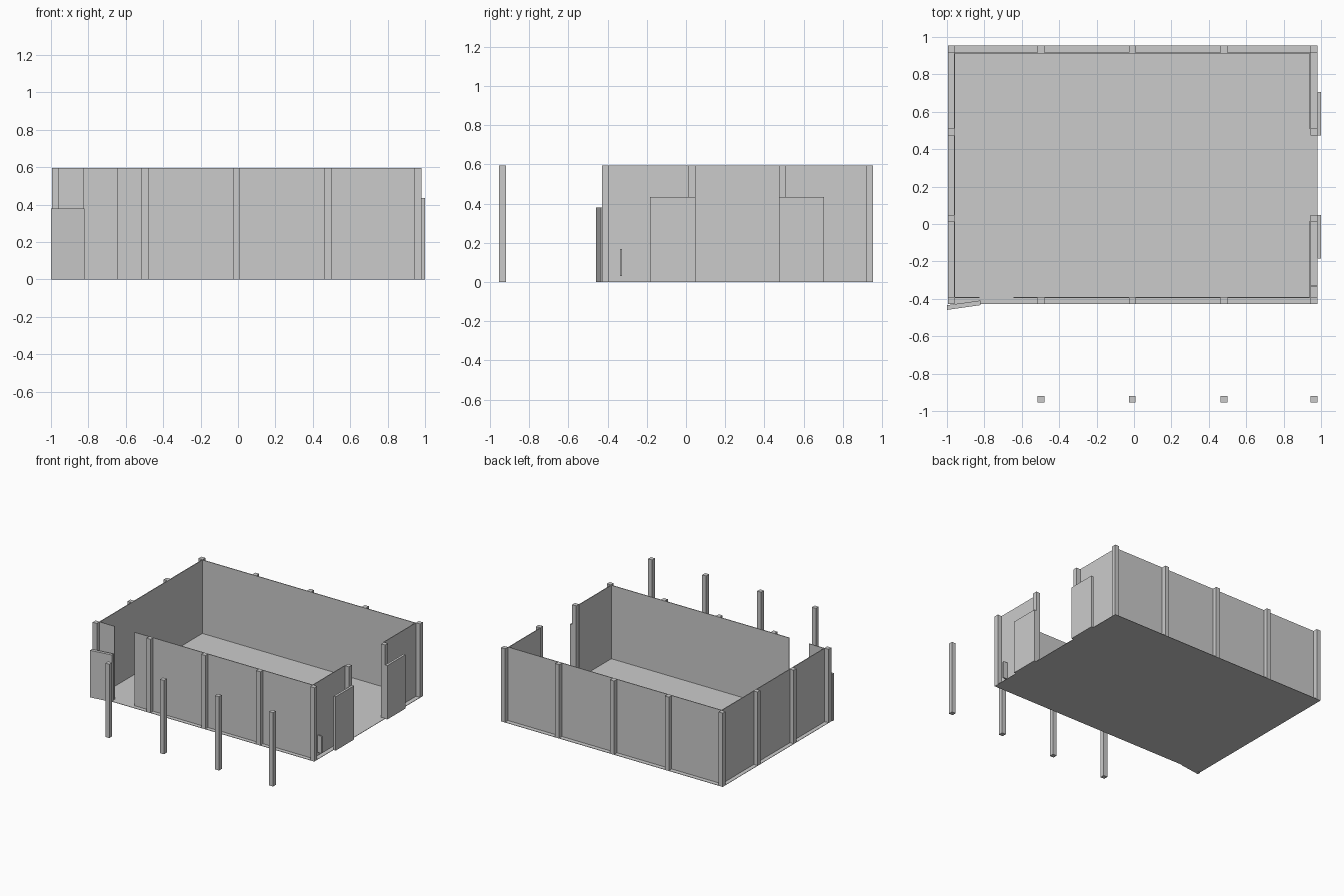
import bpy, bmesh

if "Cube" in bpy.data.objects:
    bpy.data.objects.remove(bpy.data.objects["Cube"])

H = 0.595      # wall and post height
P = 0.036      # post width
T = 0.006      # sheet thickness
X0, X1, Y0, Y1 = -0.995, 0.981, -0.429, 0.954


def prism(name, outline, z0, z1):
    """Extrude a counter-clockwise xy outline between two heights."""
    bm = bmesh.new()
    face = bm.faces.new([bm.verts.new((x, y, z0)) for x, y in outline])
    top = bmesh.ops.extrude_face_region(bm, geom=[face])
    verts = [g for g in top["geom"] if isinstance(g, bmesh.types.BMVert)]
    bmesh.ops.translate(bm, verts=verts, vec=(0, 0, z1 - z0))
    bmesh.ops.recalc_face_normals(bm, faces=bm.faces)
    mesh = bpy.data.meshes.new(name)
    bm.to_mesh(mesh)
    bm.free()
    obj = bpy.data.objects.new(name, mesh)
    bpy.context.collection.objects.link(obj)
    return obj


def box(name, x0, x1, y0, y1, z0=0, z1=H):
    return prism(name, [(x0, y0), (x1, y0), (x1, y1), (x0, y1)], z0, z1)


def post(name, cx, cy):
    return box(name, cx - P / 2, cx + P / 2, cy - P / 2, cy + P / 2)


# Floor sheet
box("floor", X0, X1, Y0, Y1, 0, 0.003)

# Posts along the front and back walls, plus the free-standing porch row
xs = [X0 + P / 2, -0.497, -0.009, 0.481, X1 - P / 2]
for i, x in enumerate(xs):
    post(f"front_post_{i}", x, Y0 + P / 2)
    post(f"back_post_{i}", x, Y1 - P / 2)
    if i:
        post(f"porch_post_{i}", x, -0.937)

# Intermediate posts on both side walls
for i, y in enumerate((0.031, 0.492)):
    post(f"left_post_{i}", xs[0], y)
    post(f"right_post_{i}", xs[-1], y)

# Thin wall sheets on the inner side of the posts
xi0, xi1, yi0, yi1 = X0 + P, X1 - P, Y0 + P, Y1 - P
box("back_wall", xi0, xi1, yi1 - T, yi1)
box("left_wall", xi0 - T / 2, xi0 + T / 2, yi0, yi1)
box("front_wall_left", xi0, -0.825, yi0 - T / 2, yi0 + T / 2)
box("front_wall_right", -0.645, xi1, yi0 - T / 2, yi0 + T / 2)
box("right_wall_front", xi1 - T, xi1, yi0, 0.015)
box("right_wall_back", xi1 - T, xi1, 0.508, yi1)

# Swung-open front door
prism("front_door", [(-0.999, -0.459), (-0.822, -0.434),
                     (-0.822, -0.409), (-0.999, -0.434)], 0, 0.379)

# Sliding doors on the right side, pushed open
box("sliding_door_front", X1, 1.0, -0.184, 0.048, 0, 0.434)
box("sliding_door_back", X1, 1.0, 0.474, 0.705, 0, 0.434)

# Small utility box on the right wall
box("utility_box", xi1, X1, -0.337, -0.326, 0.03, 0.168)
